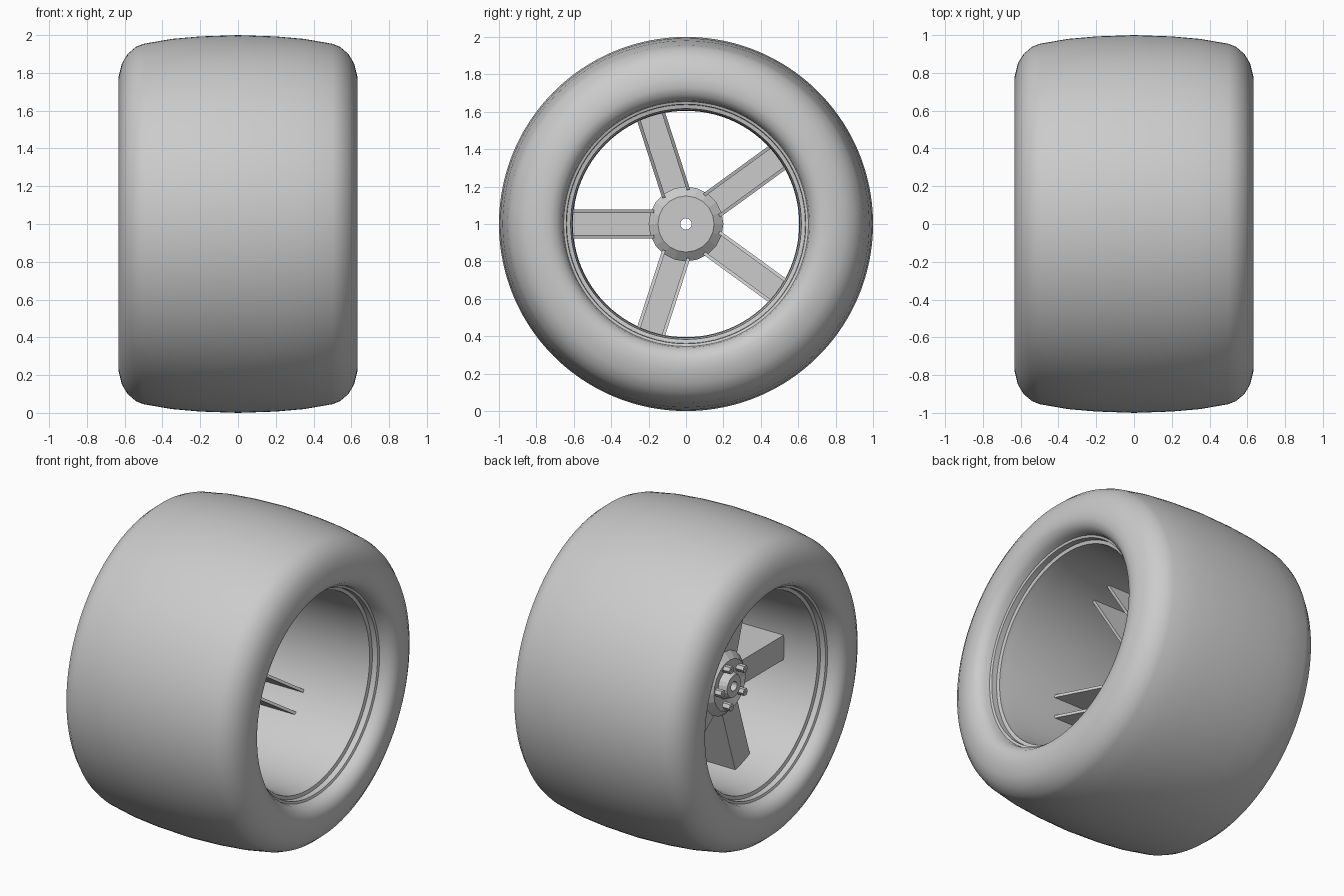
import bpy, bmesh, math

cube = bpy.data.objects.get("Cube")
if cube:
    bpy.data.objects.remove(cube, do_unlink=True)

grey = bpy.data.materials.new("plain_grey")
grey.use_nodes = True
GREY = (0.6, 0.6, 0.6, 1)
grey.diffuse_color = GREY
grey.node_tree.nodes["Principled BSDF"].inputs["Base Color"].default_value = GREY


def finish(name, bm, angle=None):
    """Turn a bmesh into a named object, smooth below the given angle."""
    bmesh.ops.recalc_face_normals(bm, faces=bm.faces)
    mesh = bpy.data.meshes.new(name)
    bm.to_mesh(mesh)
    bm.free()
    mesh.materials.append(grey)
    obj = bpy.data.objects.new(name, mesh)
    bpy.context.collection.objects.link(obj)
    if angle:
        bpy.ops.object.select_all(action="DESELECT")
        obj.select_set(True)
        bpy.context.view_layer.objects.active = obj
        bpy.ops.object.shade_smooth_by_angle(angle=math.radians(angle))
    return obj


def revolve(bm, loop, sides, cy=0, cz=1):
    """Spin a closed loop of (x, radius) points around the wheel axis."""
    rings = []
    for i in range(sides):
        t = math.tau * i / sides
        rings.append([bm.verts.new((x, cy + r * math.cos(t), cz + r * math.sin(t)))
                      for x, r in loop])
    n = len(loop)
    for i in range(sides):
        a, b = rings[i], rings[(i + 1) % sides]
        for j in range(n):
            k = (j + 1) % n
            bm.faces.new((a[j], a[k], b[k], b[j]))


def mirrored(half):
    """Complete a half profile that starts on the middle plane."""
    return [(-x, r) for x, r in reversed(half) if x > 0] + half


def prism(bm, outline, t0, t1, angle):
    """Extrude an (x, radius) outline sideways, turned to a spoke angle."""
    c, s = math.cos(angle), math.sin(angle)
    sides = [[bm.verts.new((x, r * c - t * s, 1 + r * s + t * c)) for x, r in outline]
             for t in (t0, t1)]
    n = len(outline)
    bm.faces.new(sides[0])
    bm.faces.new(sides[1][::-1])
    for j in range(n):
        k = (j + 1) % n
        bm.faces.new((sides[0][j], sides[0][k], sides[1][k], sides[1][j]))


# Tyre: crowned tread, rounded shoulders and rolled sidewalls
outer = mirrored([(0, 1), (.2, .993), (.35, .98), (.5, .954), (.54, .938), (.585, .9),
                  (.615, .85), (.632, .78), (.632, .73), (.618, .69), (.58, .66), (.52, .65)])
inner = mirrored([(0, .93), (.3, .91), (.46, .87), (.56, .78), (.5, .68)])
SLOTS = 55
bm = bmesh.new()
revolve(bm, outer + inner[::-1], SLOTS * 3)

# Tread slots: short nicks on both shoulders, longer ones low and behind
bm.faces.ensure_lookup_table()
row = len(outer) + len(inner)
picked = []
for f in bm.faces:
    if (f.index // row) % 3:
        continue
    c = f.calc_center_median()
    if math.hypot(c.y, c.z - 1) < .93:
        continue
    angle = math.degrees(math.atan2(c.z - 1, c.y))
    is_long = -127 < angle < 25
    if (.36 < abs(c.x) < .49) if is_long else (.5 < abs(c.x) < .54):
        picked.append(f)
halves = bmesh.ops.triangulate(bm, faces=picked)["faces"]


def wide_at_shoulder(f):
    far = max(abs(v.co.x) for v in f.verts)
    return sum(abs(v.co.x) > far - .01 for v in f.verts) == 2


cuts = bmesh.ops.extrude_discrete_faces(bm, faces=[f for f in halves if wide_at_shoulder(f)])
for f in cuts["faces"]:
    for v in f.verts:
        v.co.y *= .96
        v.co.z = 1 + (v.co.z - 1) * .96
finish("tyre", bm, 35)

# Rim barrel with stepped flanges
inside = mirrored([(0, .605), (.42, .608), (.47, .615), (.5, .617), (.505, .638),
                   (.54, .64), (.545, .655), (.57, .662)])
outside = mirrored([(0, .625), (.48, .63), (.49, .66), (.55, .675)])
bm = bmesh.new()
revolve(bm, inside + outside[::-1], 96)
finish("rim", bm, 30)

# Five channel-shaped spokes: two deep side blades and a front plate
FRONT = -.27
blade = [(FRONT, .17), (FRONT, .61), (.1, .61), (-.13, .17)]
plate = [(FRONT, .17), (FRONT, .61), (FRONT + .03, .61), (FRONT + .03, .17)]
spoke_angles = [math.pi + math.tau * k / 5 for k in range(5)]
for a in spoke_angles:
    bm = bmesh.new()
    prism(bm, blade, .06, .078, a)
    prism(bm, blade, -.078, -.06, a)
    prism(bm, plate, -.06, .06, a)
    finish("spoke", bm)

# Hub with a small centre bore
bm = bmesh.new()
revolve(bm, [(-.13, .03), (-.13, .15), (-.17, .2), (FRONT, .2), (-.31, .16),
             (-.29, .09), (-.34, .07), (-.34, .03)], 20)
finish("hub", bm)

# Wheel nuts between the spokes
bm = bmesh.new()
for a in spoke_angles:
    b = a + math.pi / 5
    revolve(bm, [(-.27, .005), (-.35, .005), (-.35, .024), (-.27, .024)], 6,
            .125 * math.cos(b), 1 + .125 * math.sin(b))
finish("wheel_nuts", bm)
